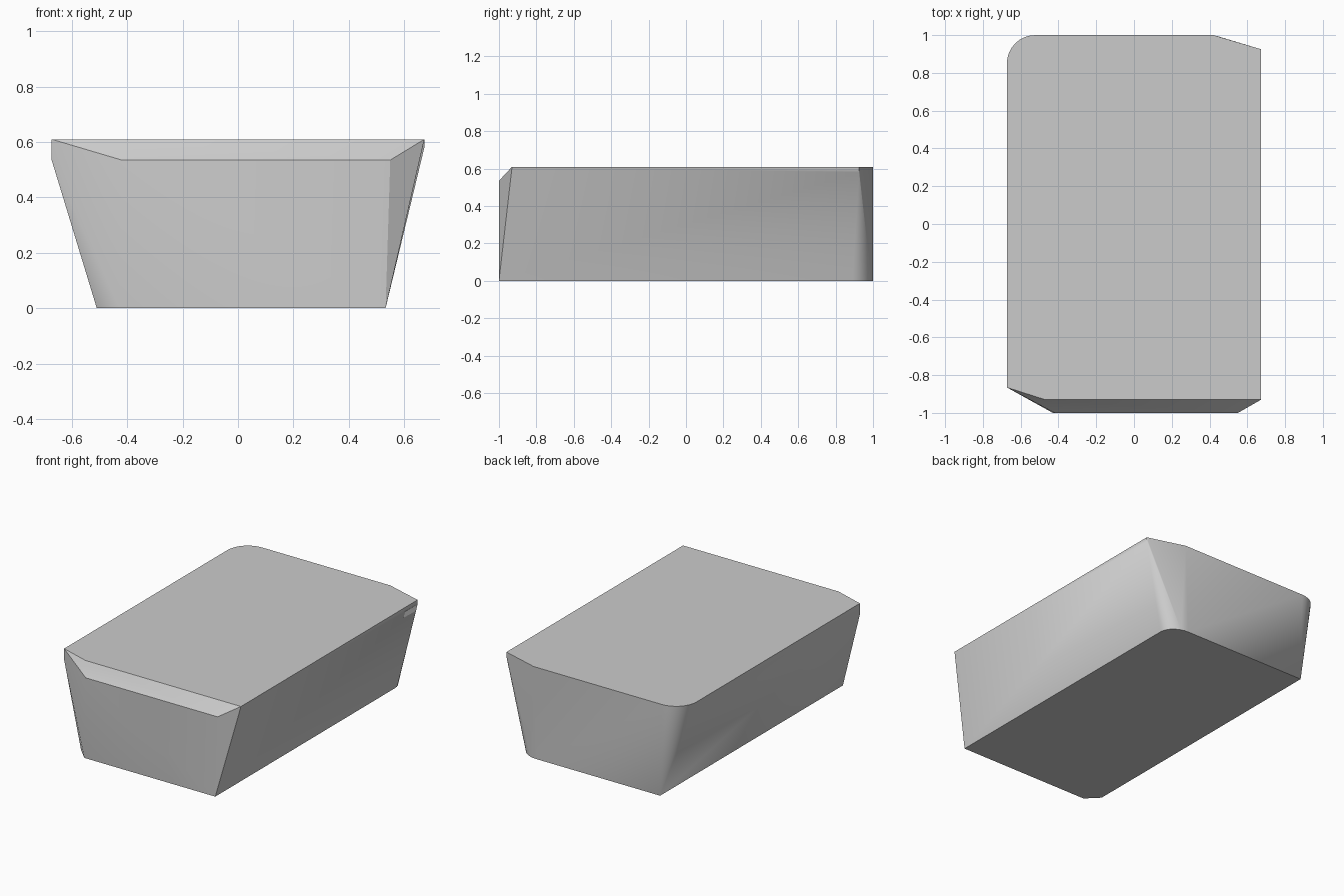
import bpy
import bmesh
from math import cos, sin, pi, radians

cube = bpy.data.objects.get("Cube")
if cube:
    bpy.data.objects.remove(cube, do_unlink=True)

HEIGHT, BEVEL_Z = 0.61, 0.535


def arc(cx, cy, rx, ry, start, z, steps=8):
    """Quarter-round corner at height z."""
    angles = [start + pi / 2 * i / steps for i in range(steps + 1)]
    return [(cx + rx * cos(a), cy + ry * sin(a), z) for a in angles]


# Bottom outline: rounded back left corner, chamfered front right corner
bottom = arc(0.40, 0.89, 0.133, 0.11, 0, 0)
bottom += [(-0.51, 1, 0), (-0.51, -0.92, 0), (-0.43, -1, 0), (0.533, -1, 0)]

# Top outline: rounded back right corner, shallow cuts on two other corners
top = arc(-0.523, 0.85, 0.15, 0.15, pi / 2, HEIGHT)
top += [(x, y, HEIGHT) for x, y in
        ((-0.673, -0.865), (-0.47, -0.93), (0.673, -0.93), (0.673, 0.925), (0.42, 1))]

# Lower edge of the front bevel, and short upright corner edges
rim = [(-0.673, -0.865, BEVEL_Z), (-0.42, -1, BEVEL_Z),
       (0.55, -1, BEVEL_Z), (0.673, 0.925, 0.58)]

# Wrap the outlines into one solid block
bm = bmesh.new()
for point in bottom + top + rim:
    bm.verts.new(point)
bmesh.ops.convex_hull(bm, input=bm.verts[:])
bmesh.ops.dissolve_limit(bm, angle_limit=radians(0.5), verts=bm.verts[:], edges=bm.edges[:])
bmesh.ops.recalc_face_normals(bm, faces=bm.faces[:])
mesh = bpy.data.meshes.new("tapered_block")
bm.to_mesh(mesh)
bm.free()
block = bpy.data.objects.new("tapered_block", mesh)
bpy.context.collection.objects.link(block)

# Plain grey material
grey = bpy.data.materials.new("plain_grey")
grey.use_nodes = True
color = (0.6, 0.6, 0.6, 1)
grey.diffuse_color = color
grey.node_tree.nodes["Principled BSDF"].inputs["Base Color"].default_value = color
mesh.materials.append(grey)

# Smooth the rounded corners, keep the edges crisp
bpy.ops.object.select_all(action="DESELECT")
block.select_set(True)
bpy.context.view_layer.objects.active = block
bpy.ops.object.shade_smooth_by_angle(angle=radians(30))
